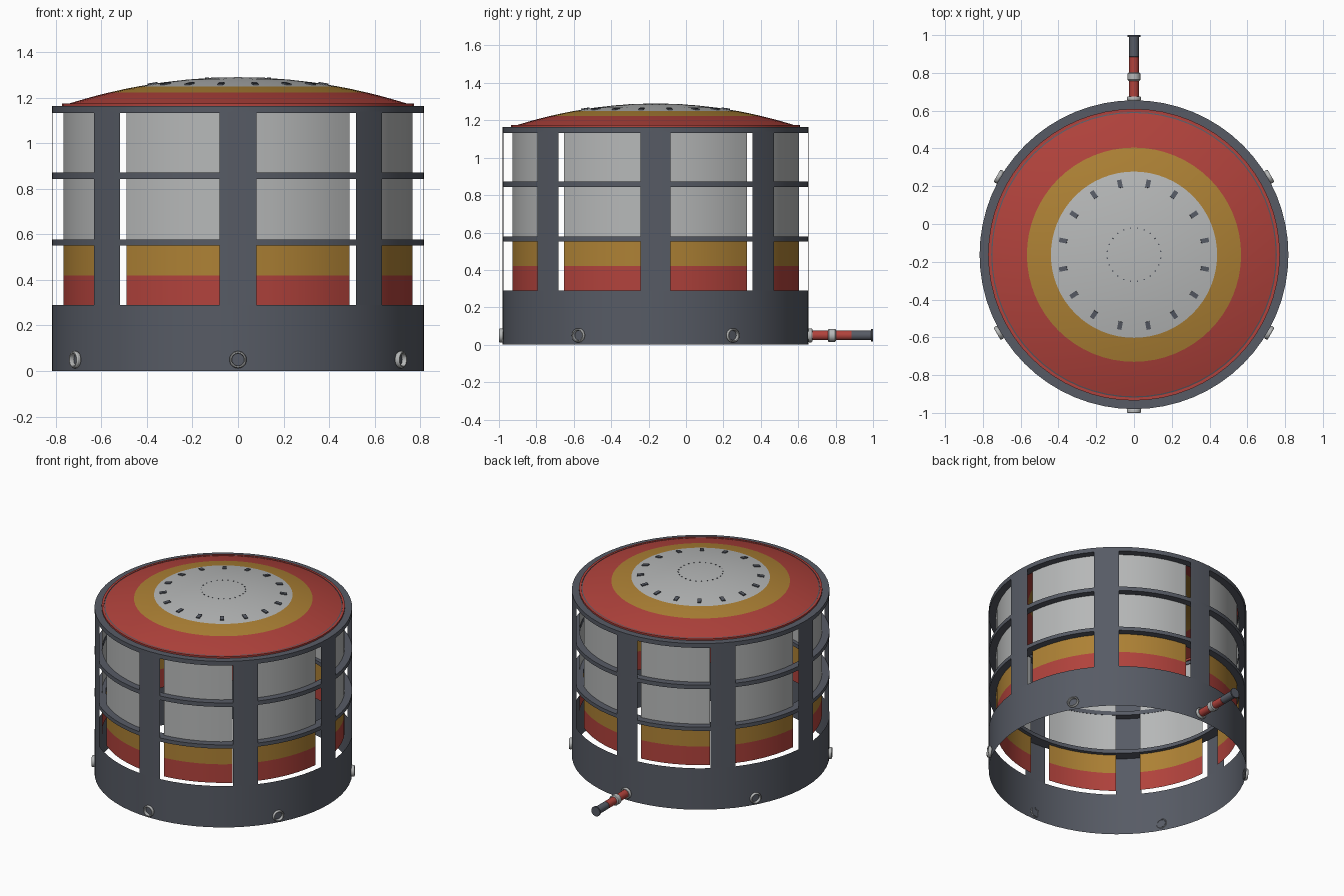
import bpy, bmesh, math
from mathutils import Matrix, Vector

if "Cube" in bpy.data.objects:
    bpy.data.objects.remove(bpy.data.objects["Cube"])

CY = -0.1625      # tank axis position in y
R = 0.8175        # outer frame radius
RP = 0.77         # inner panel radius
SEG = 64


def material(name, rgb):
    m = bpy.data.materials.new(name)
    m.diffuse_color = (*rgb, 1)
    m.use_nodes = True
    m.node_tree.nodes["Principled BSDF"].inputs["Base Color"].default_value = m.diffuse_color
    return m


SLATE = material("slate_metal", (0.095, 0.105, 0.13))
GREY = material("light_grey", (0.47, 0.48, 0.48))
YELLOW = material("ochre_yellow", (0.42, 0.22, 0.035))
RED = material("brick_red", (0.44, 0.055, 0.045))


def lathe(bm, profile, start=0, count=SEG, seg=SEG, bands=None):
    """Sweep an (r, z) profile round z over count of seg steps."""
    rows = []
    for i in range(count + 1):
        a = 2 * math.pi * (start + i) / seg
        rows.append([bm.verts.new((r * math.cos(a), r * math.sin(a), z)) for r, z in profile])
    for p, q in zip(rows, rows[1:]):
        for j in range(len(profile) - 1):
            f = bm.faces.new((p[j], q[j], q[j + 1], p[j + 1]))
            if bands:
                f.material_index = bands[j]


def finish(name, bm, mats, matrix=None, smooth=True):
    bmesh.ops.remove_doubles(bm, verts=bm.verts, dist=1e-5)
    me = bpy.data.meshes.new(name)
    bm.to_mesh(me)
    bm.free()
    for m in mats:
        me.materials.append(m)
    ob = bpy.data.objects.new(name, me)
    bpy.context.collection.objects.link(ob)
    ob.matrix_world = Matrix.Translation((0, CY, 0)) @ (matrix or Matrix())
    if smooth:
        bpy.ops.object.select_all(action='DESELECT')
        ob.select_set(True)
        bpy.context.view_layer.objects.active = ob
        bpy.ops.object.shade_smooth_by_angle(angle=math.radians(30))
    return ob


def box_ring(r0, r1, z0, z1):
    return [(r1, z0), (r1, z1), (r0, z1), (r0, z0), (r1, z0)]


# Base skirt, an open sheet
bm = bmesh.new()
lathe(bm, [(R, 0), (R, 0.29)])
finish("base_skirt", bm, [SLATE])

# Eight upright pillars
bm = bmesh.new()
for k in range(8):
    lathe(bm, [(R, 0.29), (R, 1.14)], start=8 * k - 1, count=2)
finish("pillars", bm, [SLATE])

# Hoops round the frame
for name, r0, z0, z1 in (("lower_hoop", 0.745, 0.552, 0.578),
                         ("middle_hoop", RP - 0.002, 0.844, 0.872),
                         ("top_hoop", 0.765, 1.133, 1.163)):
    bm = bmesh.new()
    lathe(bm, box_ring(r0, R, z0, z1))
    finish(name, bm, [SLATE])

# Curved wall panels between the pillars, banded by height
bm = bmesh.new()
for k in range(8):
    lathe(bm, [(RP, 0.29), (RP, 0.42), (RP, 0.56), (RP, 1.14)],
          start=8 * k + 1, count=6, bands=[0, 1, 2])
finish("wall_panels", bm, [RED, YELLOW, GREY])


# Domed roof, banded by radius
def dome_z(r):
    return 1.29 - r * r / 4.75


radii = [0.768, 0.72, 0.67, 0.62, 0.567, 0.50, 0.44, 0.33, 0.22, 0.11, 0]
bm = bmesh.new()
lathe(bm, [(r, dome_z(r)) for r in radii], bands=[0] * 4 + [1] * 2 + [2] * 4)
finish("roof_dome", bm, [RED, YELLOW, GREY])

# Raised lip and seam at the roof edge
bm = bmesh.new()
lathe(bm, box_ring(0.757, 0.772, 1.155, 1.174))
finish("roof_lip", bm, [RED])
bm = bmesh.new()
lathe(bm, [(0.756, dome_z(0.756) + 0.002), (0.75, dome_z(0.75) + 0.002)])
finish("roof_seam", bm, [SLATE])


# Small vents and studs in rings on the roof
def roof_blocks(name, n, r, size, offset):
    bm = bmesh.new()
    tilt = Matrix.Rotation(math.atan(r / 2.375), 4, 'Y')
    for k in range(n):
        m = (Matrix.Rotation(2 * math.pi * (k + offset) / n, 4, 'Z')
             @ Matrix.Translation((r, 0, dome_z(r))) @ tilt @ Matrix.Diagonal((*size, 1)))
        bmesh.ops.create_cube(bm, size=1, matrix=m)
    finish(name, bm, [SLATE], smooth=False)


roof_blocks("roof_vents", 16, 0.382, (0.042, 0.024, 0.012), 0.5)
roof_blocks("roof_studs", 24, 0.142, (0.007, 0.007, 0.004), 0.5)

# Port flanges round the base
OUT = Matrix.Rotation(-math.pi / 2, 4, 'X')   # turns z to point along +y
for k in range(6):
    bm = bmesh.new()
    lathe(bm, [(0.033, R - 0.004), (0.038, R + 0.004), (0.038, R + 0.014), (0.034, R + 0.02),
               (0.029, R + 0.02), (0.027, R + 0.014), (0.027, R - 0.004)], seg=20, count=20)
    turn = Matrix.Rotation(k * math.pi / 3, 4, 'Z')
    finish("port_flange", bm, [GREY], Matrix.Translation((0, 0, 0.05)) @ turn @ OUT)

# Outlet pipe at the back: (name, radius, start y, end y, colour)
for name, r, y0, y1, mat in (("pipe_red", 0.026, 0.655, 0.885, RED),
                             ("pipe_collar", 0.035, 0.758, 0.802, GREY),
                             ("pipe_nozzle", 0.026, 0.885, 0.992, SLATE),
                             ("pipe_end", 0.034, 0.99, 1.0, SLATE)):
    b = 0.006 if name == "pipe_collar" else 0.001
    bm = bmesh.new()
    lathe(bm, [(0, y0), (r - b, y0), (r, y0 + b), (r, y1 - b), (r - b, y1), (0, y1)],
          seg=20, count=20)
    finish(name, bm, [mat], Matrix.Translation((0, -CY, 0.05)) @ OUT)
